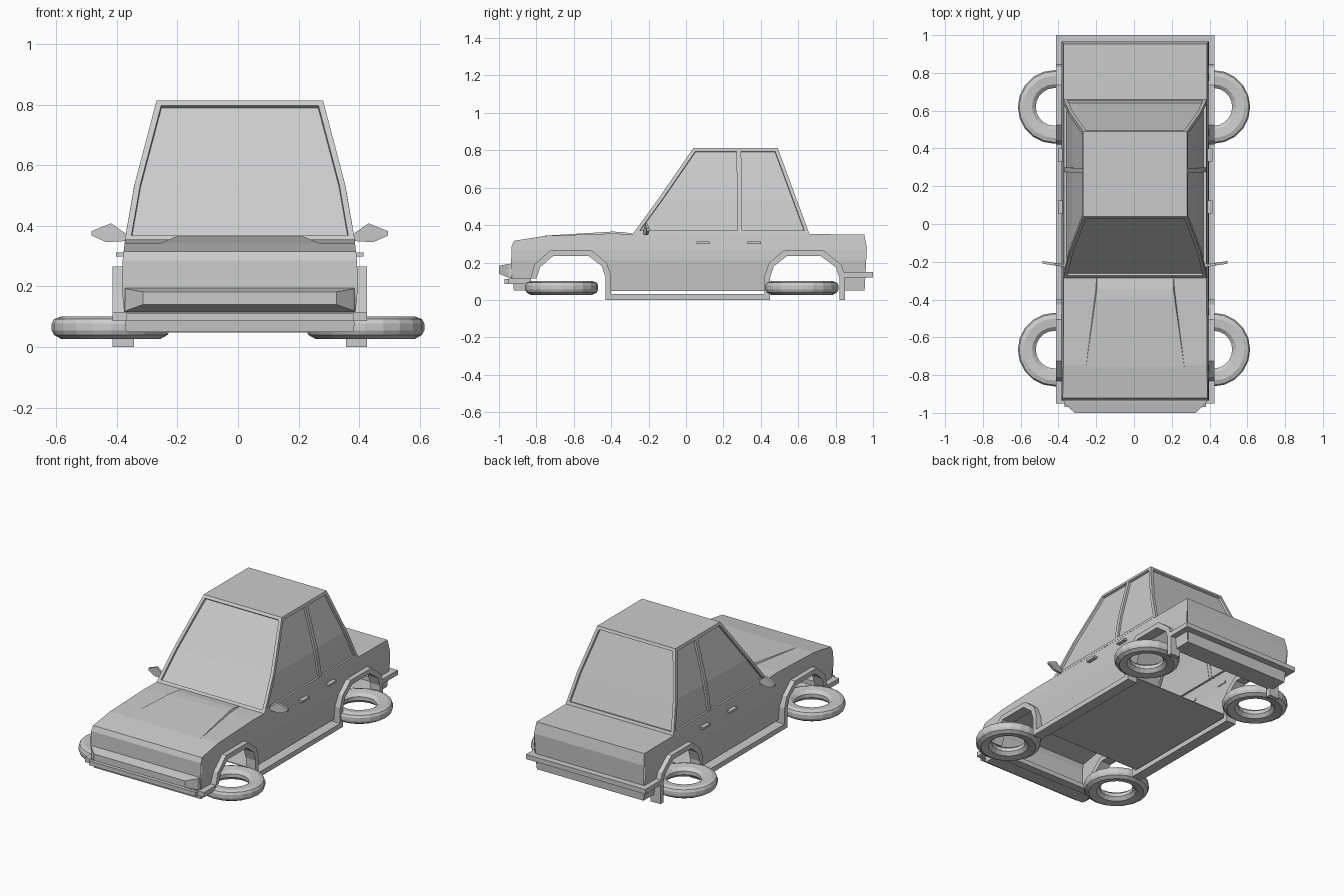
import bpy, bmesh, math

if "Cube" in bpy.data.objects:
    bpy.data.objects.remove(bpy.data.objects["Cube"])

grey = bpy.data.materials.new("plain grey")
grey.diffuse_color = (0.6, 0.6, 0.6, 1)
grey.use_nodes = True
grey.node_tree.nodes["Principled BSDF"].inputs["Base Color"].default_value = grey.diffuse_color
SHIFT = 0.006  # the body sits slightly to the right of the tyres


def finish(name, bm, closed=True, shift=SHIFT):
    bmesh.ops.remove_doubles(bm, verts=bm.verts, dist=0.0003)
    if closed:
        bmesh.ops.recalc_face_normals(bm, faces=bm.faces)
    mesh = bpy.data.meshes.new(name)
    bm.to_mesh(mesh)
    bm.free()
    mesh.materials.append(grey)
    ob = bpy.data.objects.new(name, mesh)
    ob.location.x = shift
    bpy.context.collection.objects.link(ob)
    return ob


def mirror_x(ob):
    m = ob.modifiers.new("mirror", 'MIRROR')
    m.use_axis[0] = True
    return ob


def hull(name, points):
    bm = bmesh.new()
    for p in points:
        bm.verts.new(p)
    bmesh.ops.convex_hull(bm, input=bm.verts)
    bmesh.ops.dissolve_limit(bm, angle_limit=0.01, verts=bm.verts, edges=bm.edges)
    return finish(name, bm)


def box(name, x0, x1, y0, y1, z0, z1):
    return hull(name, [(x, y, z) for x in (x0, x1) for y in (y0, y1) for z in (z0, z1)])


def strip(name, rows):
    """Skin between successive rows of points."""
    bm = bmesh.new()
    grid = [[bm.verts.new(p) for p in row] for row in rows]
    for a, b in zip(grid, grid[1:]):
        for i in range(len(a) - 1):
            bm.faces.new((a[i], a[i + 1], b[i + 1], b[i]))
    return finish(name, bm, closed=False)


def width(z):
    """Half width of the lower body at height z."""
    rows = [(0.0, .375), (.05, .376), (.21, .391), (.27, .389), (.37, .377)]
    for (z0, x0), (z1, x1) in zip(rows, rows[1:]):
        if z <= z1:
            return x0 + (x1 - x0) * (z - z0) / (z1 - z0)
    return .377


# Wheel arch outlines (y, z), front to back
front_arch = [(-.80, .115), (-.78, .175), (-.71, .235), (-.52, .235), (-.45, .18), (-.43, .12), (-.43, 0)]
front_rim = [(-.83, .115), (-.81, .19), (-.725, .266), (-.505, .266), (-.425, .2), (-.40, .13), (-.40, 0)]
rear_arch = [(.45, 0), (.45, .12), (.47, .18), (.54, .235), (.72, .235), (.80, .175), (.82, .12), (.82, 0)]
rear_rim = [(.42, 0), (.42, .13), (.445, .2), (.525, .266), (.735, .266), (.83, .19), (.85, .13), (.85, 0)]

# Lengthwise outlines of nose with bonnet, and boot with tail
nose = [(-.83, .05), (-.92, .05), (-.935, .19), (-.933, .285), (-.92, .316), (-.75, .343), (-.40, .355), (-.28, .352)]
tail = [(.65, .352), (.953, .35), (.967, .28), (.955, .05), (.83, .05)]

# Body sides: flat outline cut at the crease heights, then bowed outwards
outline = nose + tail + rear_arch[6:0:-1] + [(.43, .05), (-.41, .05)] \
    + front_arch[5::-1] + [(-.83, .115)]
bm = bmesh.new()
panel = bm.faces.new([bm.verts.new((0, y, z)) for y, z in outline])
panel.normal_update()
bmesh.ops.triangulate(bm, faces=[panel])
for z in (.21, .27):
    bmesh.ops.bisect_plane(bm, geom=bm.verts[:] + bm.edges[:] + bm.faces[:],
                           plane_co=(0, 0, z), plane_no=(0, 0, 1))
for v in bm.verts:
    v.co.x = width(v.co.z)
bmesh.ops.recalc_face_normals(bm, faces=bm.faces)
if sum(f.normal.x * f.calc_area() for f in bm.faces) < 0:
    bmesh.ops.reverse_faces(bm, faces=bm.faces)
mirror_x(finish("body_side", bm, closed=False))

# Body skin across the car
for name, line in (("bonnet_and_nose", nose), ("boot_and_tail", tail)):
    strip(name, [[(-width(z), y, z), (width(z), y, z)] for y, z in line])

# Raised bonnet centre with a short skirt on each side
strip("bonnet_bulge", [[(-x - .007, y, z - .014), (-x, y, z), (x, y, z), (x + .007, y, z - .014)]
                       for x, y, z in ((.26, -.755, .3435), (.21, -.40, .365), (.203, -.345, .364),
                                       (.203, -.285, .354))])

# Cabin with inset windows: rings of (z, half width, front y, back y)
rings = [(.352, .38, -.285, .66), (.54, .347, -.148, .591), (.813, .275, .04, .49)]
bm = bmesh.new()
loops = [[bm.verts.new(p) for p in ((-x, f, z), (x, f, z), (x, b, z), (-x, b, z))]
         for z, x, f, b in rings]
sides = [[] for _ in range(4)]
for lo, hi in zip(loops, loops[1:]):
    for i in range(4):
        j = (i + 1) % 4
        sides[i].append(bm.faces.new((lo[i], lo[j], hi[j], hi[i])))
bm.faces.new(loops[-1])
bm.normal_update()
for faces in sides:
    # flat frame first, then the step down to the glass
    bmesh.ops.inset_region(bm, faces=faces, thickness=.019, depth=0,
                           use_boundary=True, use_even_offset=True)
    bm.normal_update()
    bmesh.ops.inset_region(bm, faces=faces, thickness=.001, depth=-.014,
                           use_boundary=True, use_even_offset=True)
finish("cabin", bm, closed=False)

# Window pillar between the side doors
mirror_x(strip("door_pillar", [[(x - .015, y, z), (x, y, z), (x, y + .025, z), (x - .015, y + .025, z)]
                               for z, x, y in ((.365, .376, .275), (.54, .346, .273), (.795, .279, .27))]))


# Wheel arch flares
def flare(name, inner, outer, x0=.35, x1=.42):
    bm = bmesh.new()
    grid = [[bm.verts.new((x, y, z)) for x, (y, z) in ((x0, i), (x1, i), (x1, o), (x0, o))]
            for i, o in zip(inner, outer)]
    for a, b in zip(grid, grid[1:]):
        for k in range(4):
            m = (k + 1) % 4
            bm.faces.new((a[k], a[m], b[m], b[k]))
    bm.faces.new(grid[0])
    bm.faces.new(grid[-1])
    mirror_x(finish(name, bm))


flare("front_flare", front_arch, front_rim)
flare("rear_flare", rear_arch, rear_rim)

# Floor, low sills, bumpers and projecting grille
box("floor", -.376, .376, -.41, .43, .047, .052)
mirror_x(box("sill", .35, .42, -.41, .43, 0, .032))
box("front_bumper", -.42, .42, -.95, -.83, .085, .115)
box("front_bumper_lip", -.375, .375, -.97, -.94, .085, .112)
box("rear_bumper", -.42, .42, .83, 1.0, .12, .15)
hull("grille", [(s * x, y, z) for s in (-1, 1) for x, y, z in
     ((.38, -.93, .195), (.38, -.93, .115), (.375, -.95, .192), (.375, -.95, .12),
      (.32, -1.0, .182), (.32, -1.0, .14))])

# Door handles and mirrors
for name, y in (("front_handle", .055), ("rear_handle", .33)):
    mirror_x(box(name, .38, .409, y, y + .07, .298, .312))
mirror_shape = [(.37, .35), (.37, .37), (.425, .408), (.49, .382), (.49, .368), (.44, .346)]
mirror_x(hull("wing_mirror", [(x, -.228 + (x - .37) * .15 + d, z) for x, z in mirror_shape for d in (0, .014)]))

# Tyres lying flat
section = [(.10, .055), (.12, .035), (.165, .027), (.188, .04), (.195, .055), (.195, .078),
           (.188, .092), (.165, .1), (.12, .095), (.10, .078)]
for name, y in (("front_tyre", -.665), ("rear_tyre", .62)):
    bm = bmesh.new()
    n = 20
    ring = [[bm.verts.new((.42 + r * math.cos(a), y + r * math.sin(a), z)) for r, z in section]
            for a in (math.tau * k / n for k in range(n))]
    for k in range(n):
        a, b = ring[k], ring[(k + 1) % n]
        for i in range(len(section)):
            j = (i + 1) % len(section)
            bm.faces.new((a[i], a[j], b[j], b[i]))
    mirror_x(finish(name, bm, shift=0))
